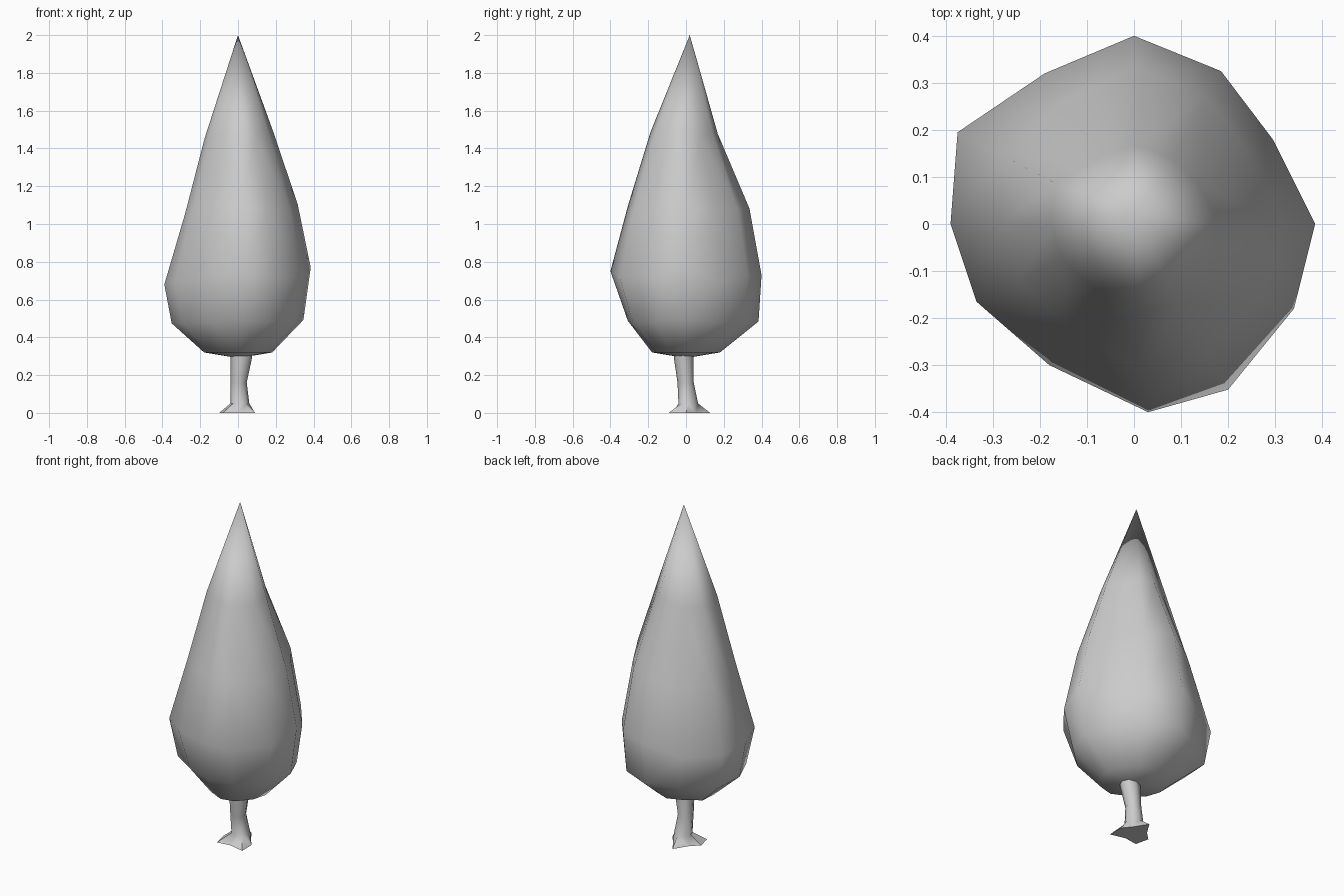
import bpy, bmesh
from math import sin, cos, radians

if "Cube" in bpy.data.objects:
    bpy.data.objects.remove(bpy.data.objects["Cube"])

def loft(name, rings, bottom=None, top=None):
    """Skin a stack of equal-length rings, closed by tip points or flat caps."""
    bm = bmesh.new()
    loops = [[bm.verts.new(p) for p in ring] for ring in rings]
    n = len(loops[0])
    for a, b in zip(loops, loops[1:]):
        for i in range(n):
            j = (i + 1) % n
            bm.faces.new((a[i], a[j], b[j], b[i]))
    for loop, tip in ((loops[0], bottom), (loops[-1], top)):
        if tip:
            t = bm.verts.new(tip)
            for i in range(n):
                bm.faces.new((loop[i], loop[(i + 1) % n], t))
        else:
            bm.faces.new(loop)
    bmesh.ops.triangulate(bm, faces=bm.faces[:])
    bmesh.ops.recalc_face_normals(bm, faces=bm.faces[:])
    mesh = bpy.data.meshes.new(name)
    bm.to_mesh(mesh)
    bm.free()
    ob = bpy.data.objects.new(name, mesh)
    bpy.context.collection.objects.link(ob)
    return ob

# Foliage: widest outline (x, y) with the height of each corner
girth = [(.385, 0, .77), (.295, .18, .70), (.185, .325, .73), (0, .40, .73),
         (-.19, .32, .66), (-.375, .195, .68), (-.39, 0, .68), (-.335, -.165, .70),
         (-.18, -.30, .72), (.03, -.40, .75), (.20, -.352, .72), (.34, -.18, .72)]

def foliage_ring(z, east, north, west, south, tilt=0.0):
    """Scale the outline differently toward each side."""
    ring = []
    for i, (x, y, h) in enumerate(girth):
        r = (x * x + y * y) ** .5
        c, s = x / r, y / r
        k = (east if c > 0 else west) * c * c + (north if s > 0 else south) * s * s
        ring.append((x * k, y * k, z + tilt * (h - .71)))
    return ring

foliage = loft("foliage", [
    foliage_ring(.32, .47, .45, .46, .45),
    foliage_ring(.48, .90, .96, .90, .77, .2),
    girth,
    foliage_ring(1.07, .82, .84, .72, .77, .6),
    foliage_ring(1.47, .48, .42, .45, .47, .4)],
    bottom=(0, 0, .29), top=(0, .02, 2.0))

# Trunk: eight sides, bent slightly, flaring into pointed roots
def trunk_ring(z, cx, cy, rx, ry, roots=None):
    ring = []
    for i in range(8):
        a = radians(45 * i)
        k = roots[i] if roots else 1
        ring.append((cx + rx * k * cos(a), cy + ry * k * sin(a), z))
    return ring

trunk = loft("trunk", [
    trunk_ring(0, 0, 0, .1, .1, [.9, .7, 1.28, .7, 1.0, 1.15, .7, 1.3]),
    trunk_ring(.05, .01, .012, .05, .052),
    trunk_ring(.16, .003, -.002, .043, .043),
    trunk_ring(.29, .017, -.012, .057, .052),
    trunk_ring(.36, .017, -.012, .057, .052)])

# Smooth shading, with the trunk's root edge kept crisp
for ob, angle in ((foliage, 60), (trunk, 50)):
    bpy.ops.object.select_all(action='DESELECT')
    ob.select_set(True)
    bpy.context.view_layer.objects.active = ob
    bpy.ops.object.shade_smooth_by_angle(angle=radians(angle))
